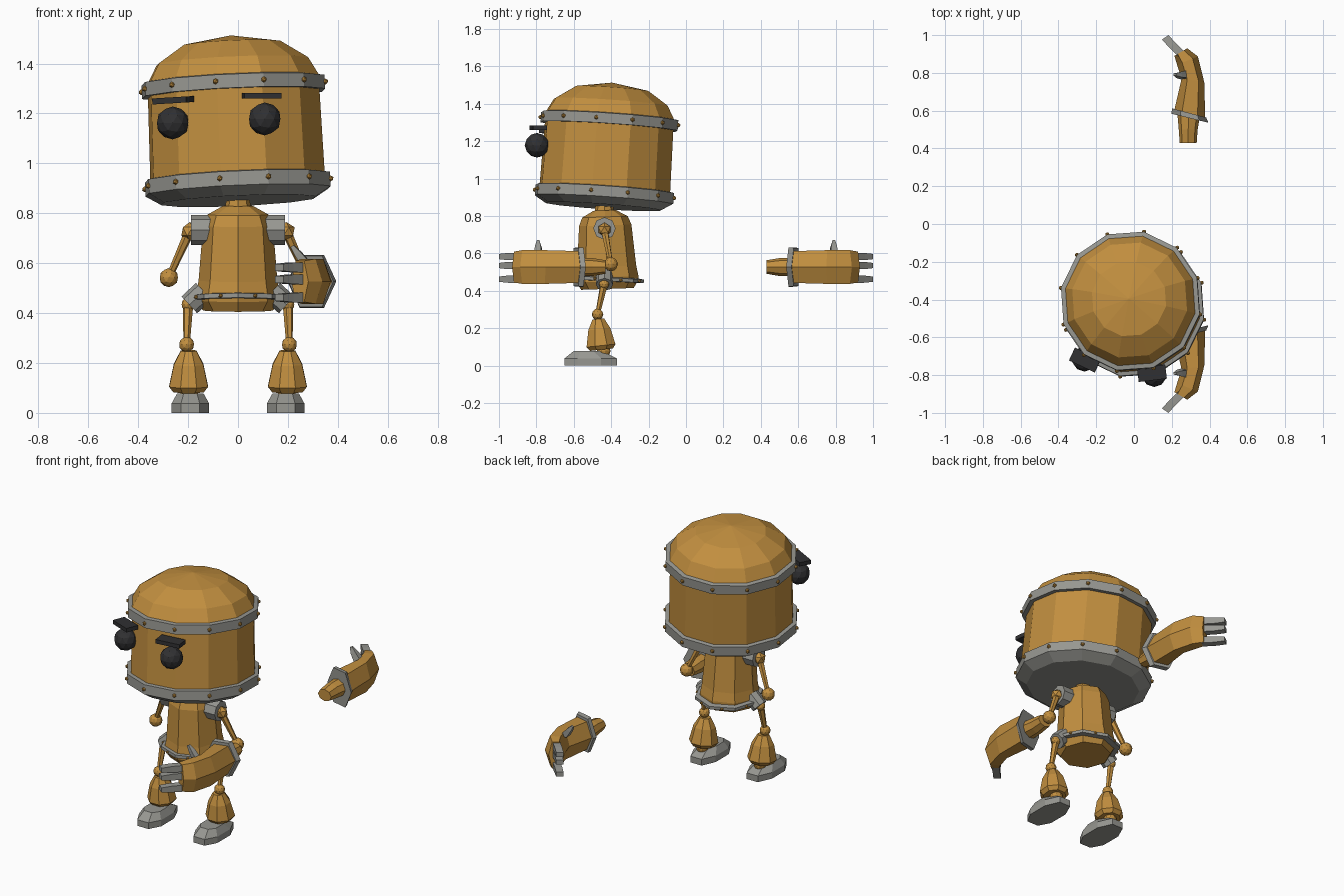
import bpy, bmesh, math
from mathutils import Vector, Matrix

if "Cube" in bpy.data.objects:
    bpy.data.objects.remove(bpy.data.objects["Cube"])


def material(name, rgb):
    m = bpy.data.materials.new(name)
    m.diffuse_color = (*rgb, 1)
    m.use_nodes = True
    m.node_tree.nodes["Principled BSDF"].inputs["Base Color"].default_value = m.diffuse_color
    return m


BRASS = material("brass", (0.54, 0.275, 0.05))
STEEL = material("steel", (0.31, 0.31, 0.285))
DARK = material("charcoal", (0.03, 0.03, 0.032))


def finish(bm, name, mat, matrix=None):
    if matrix is not None:
        bmesh.ops.transform(bm, matrix=matrix, verts=bm.verts)
    bmesh.ops.recalc_face_normals(bm, faces=bm.faces)
    me = bpy.data.meshes.new(name)
    bm.to_mesh(me)
    bm.free()
    me.materials.append(mat)
    ob = bpy.data.objects.new(name, me)
    bpy.context.collection.objects.link(ob)
    return ob


def loft(name, rings, mat, matrix=None):
    """Skin a list of point rings; a one-point ring closes to a tip."""
    bm = bmesh.new()
    vs = [[bm.verts.new(p) for p in r] for r in rings]
    for a, b in zip(vs, vs[1:]):
        n = max(len(a), len(b))
        for i in range(n):
            j = (i + 1) % n
            quad = [a[i % len(a)], a[j % len(a)], b[j % len(b)], b[i % len(b)]]
            bm.faces.new(list(dict.fromkeys(quad)))
    for end in (vs[0], vs[-1]):
        if len(end) > 2:
            bm.faces.new(end)
    return finish(bm, name, mat, matrix)


def circle(r, z, n, phase):
    if r == 0:
        return [(0, 0, z)]
    return [(r * math.cos(phase + math.tau * i / n),
             r * math.sin(phase + math.tau * i / n), z) for i in range(n)]


def lathe(name, profile, mat, n, matrix=None, phase=0.0):
    return loft(name, [circle(r, z, n, phase) for r, z in profile], mat, matrix)


def rod(name, a, b, r1, r2, mat, n=6):
    a, b = Vector(a), Vector(b)
    d = b - a
    m = Matrix.Translation(a) @ d.to_track_quat('Z', 'Y').to_matrix().to_4x4()
    return lathe(name, [(r1, 0), (r2, d.length)], mat, n, m)


def balls(name, centres, r, mat, sub=2, matrix=None):
    bm = bmesh.new()
    for c in centres:
        bmesh.ops.create_icosphere(bm, subdivisions=sub, radius=r,
                                   matrix=Matrix.Translation(c))
    return finish(bm, name, mat, matrix)


def box(name, size, mat, matrix):
    bm = bmesh.new()
    bmesh.ops.create_cube(bm, size=1, matrix=matrix @ Matrix.Diagonal((*size, 1)))
    return finish(bm, name, mat)


def rot(deg, axis):
    return Matrix.Rotation(math.radians(deg), 4, axis)


# Head: drum, dome, two riveted bands, all on one tilted frame
HEAD = Matrix.Translation((0, -0.437, 0.9)) @ rot(-3.9, 'X') @ rot(-2.6, 'Y')
PH = math.radians(-101)
lathe("head_drum", [(0.357, 0.0), (0.35, 0.40), (0.352, 0.435), (0.31, 0.51),
                    (0.20, 0.582), (0, 0.615)], BRASS, 12, HEAD, PH)
lathe("head_base", [(0, -0.05), (0.315, -0.05), (0.378, -0.012), (0.378, 0.045),
                    (0.35, 0.05)], STEEL, 12, HEAD, PH)
lathe("head_upper_band", [(0.345, 0.38), (0.374, 0.38), (0.374, 0.435),
                          (0.345, 0.44)], STEEL, 12, HEAD, PH)
balls("head_rivets", [p for r, z in ((0.38, 0.018), (0.376, 0.408))
                      for p in circle(r, z, 12, PH)], 0.012, BRASS, 1, HEAD)

# Eyes and brows
balls("eyes", [(-0.262, -0.715, 1.162), (0.107, -0.797, 1.178)], 0.066, DARK)
box("brow_left", (0.15, 0.075, 0.024), DARK,
    Matrix.Translation((-0.26, -0.72, 1.253)) @ rot(-3.5, 'Y') @ rot(-25, 'Z'))
box("brow_right", (0.15, 0.075, 0.024), DARK,
    Matrix.Translation((0.095, -0.79, 1.271)) @ rot(7, 'Z'))

# Torso, neck and riveted hem
TORSO = Matrix.Translation((0, -0.42, 0.41)) @ rot(-3, 'X')
lathe("torso", [(0.14, 0), (0.166, 0.04), (0.168, 0.065), (0.158, 0.12),
                (0.14, 0.34), (0.122, 0.385), (0.06, 0.42)], BRASS, 8,
      Matrix.Translation((0, -0.42, 0.41)) @ rot(2, 'X'), math.pi / 2)
lathe("torso_hem", [(0.15, 0.04), (0.192, 0.042), (0.192, 0.06), (0.15, 0.066)],
      STEEL, 8, TORSO, math.pi / 2)
balls("hem_rivets", circle(0.182, 0.051, 8, math.pi / 8), 0.009, BRASS, 1, TORSO)
rod("neck", (0, -0.437, 0.80), (0, -0.437, 0.87), 0.055, 0.045, BRASS, 8)

# Foot outline, an elongated octagon
def sole(hw, y0, y1, z):
    c, hl = (y0 + y1) / 2, (y1 - y0) / 2
    return [(hw * x, c + hl * y, z) for x, y in
            ((-0.5, -1), (0.5, -1), (1, -0.5), (1, 0.4),
             (0.5, 1), (-0.5, 1), (-1, 0.4), (-1, -0.5))]


# Arms and legs, mirrored left and right
for side, s in (("left", -1), ("right", 1)):
    rod(f"shoulder_{side}", (s * 0.11, -0.436, 0.733), (s * 0.188, -0.436, 0.733),
        0.06, 0.06, STEEL, 8)
    balls(f"shoulder_joint_{side}", [(s * 0.193, -0.436, 0.727)], 0.038, BRASS, 1)
    elbow = (s * 0.277, -0.402, 0.542)
    rod(f"upper_arm_{side}", (s * 0.195, -0.436, 0.725), elbow, 0.02, 0.013, BRASS)
    balls(f"elbow_{side}", [elbow], 0.038, BRASS)

    rod(f"hip_{side}", (s * 0.137, -0.436, 0.487), (s * 0.195, -0.436, 0.433),
        0.046, 0.046, STEEL, 8)
    hip, knee = (s * 0.2, -0.438, 0.435), (s * 0.206, -0.473, 0.274)
    balls(f"hip_joint_{side}", [hip], 0.027, BRASS)
    rod(f"thigh_{side}", hip, knee, 0.021, 0.013, BRASS)
    balls(f"knee_{side}", [knee], 0.031, BRASS)
    shin = Matrix.Translation((s * 0.198, -0.452, 0.085)) @ rot(6, 'X')
    lathe(f"shin_{side}", [(0.066, 0), (0.084, 0.022), (0.064, 0.11), (0.034, 0.165)],
          BRASS, 8, shin, math.pi / 8)
    balls(f"ankle_{side}", [(s * 0.195, -0.44, 0.078)], 0.037, BRASS)
    foot = [sole(0.075, -0.65, -0.37, 0), sole(0.075, -0.65, -0.37, 0.038),
            sole(0.053, -0.60, -0.45, 0.078)]
    loft(f"foot_{side}", foot, STEEL, Matrix.Translation((s * 0.191, 0, 0)))


def section(x, y, hx, hz, skew=0.0, n=6, z=0.527):
    """Cross-section facing along y; skew slides +x points along y."""
    return [(x + hx * math.cos(math.tau * i / n),
             y + skew * math.cos(math.tau * i / n),
             z + hz * math.sin(math.tau * i / n)) for i in range(n)]


# Hand: wrist, cuff, curled palm, fingers and thumb; repeated front and back
for label, f in (("front", -1), ("back", 1)):
    M = Matrix.Diagonal((1, f, 1, 1))
    loft(f"wrist_{label}", [section(0.287, 0.43, 0.045, 0.036, 0, 8),
                            section(0.287, 0.50, 0.05, 0.048, 0, 8),
                            section(0.29, 0.58, 0.06, 0.05, 0, 8)], BRASS, M)
    loft(f"cuff_{label}", [section(0.296, 0.56, 0.098, 0.122, -0.024),
                           section(0.292, 0.588, 0.09, 0.118, -0.024)], STEEL, M)
    loft(f"palm_{label}", [section(0.295, 0.58, 0.082, 0.098, -0.02),
                           section(0.312, 0.76, 0.06, 0.104, -0.01),
                           section(0.283, 0.865, 0.055, 0.104, 0.022),
                           section(0.248, 0.91, 0.034, 0.095, 0.02)], BRASS, M)
    for k, z in enumerate((0.462, 0.535, 0.583)):
        ring = [[(x - 0.017, y - 0.012, z - h), (x + 0.017, y + 0.012, z - h),
                 (x + 0.017, y + 0.012, z + h), (x - 0.017, y - 0.012, z + h)]
                for x, y, h in ((0.255, 0.895, 0.02), (0.205, 0.945, 0.019),
                                (0.165, 0.988, 0.014))]
        loft(f"finger_{k}_{label}", ring, STEEL, M)
    loft(f"thumb_{label}", [
        [(0.25, 0.765, 0.595), (0.295, 0.775, 0.60),
         (0.29, 0.815, 0.60), (0.25, 0.805, 0.595)],
        [(0.225, 0.772, 0.635), (0.255, 0.777, 0.645),
         (0.25, 0.806, 0.645), (0.225, 0.8, 0.635)],
        [(0.21, 0.785, 0.665), (0.225, 0.785, 0.672),
         (0.222, 0.797, 0.672), (0.21, 0.797, 0.665)]], STEEL, M)
